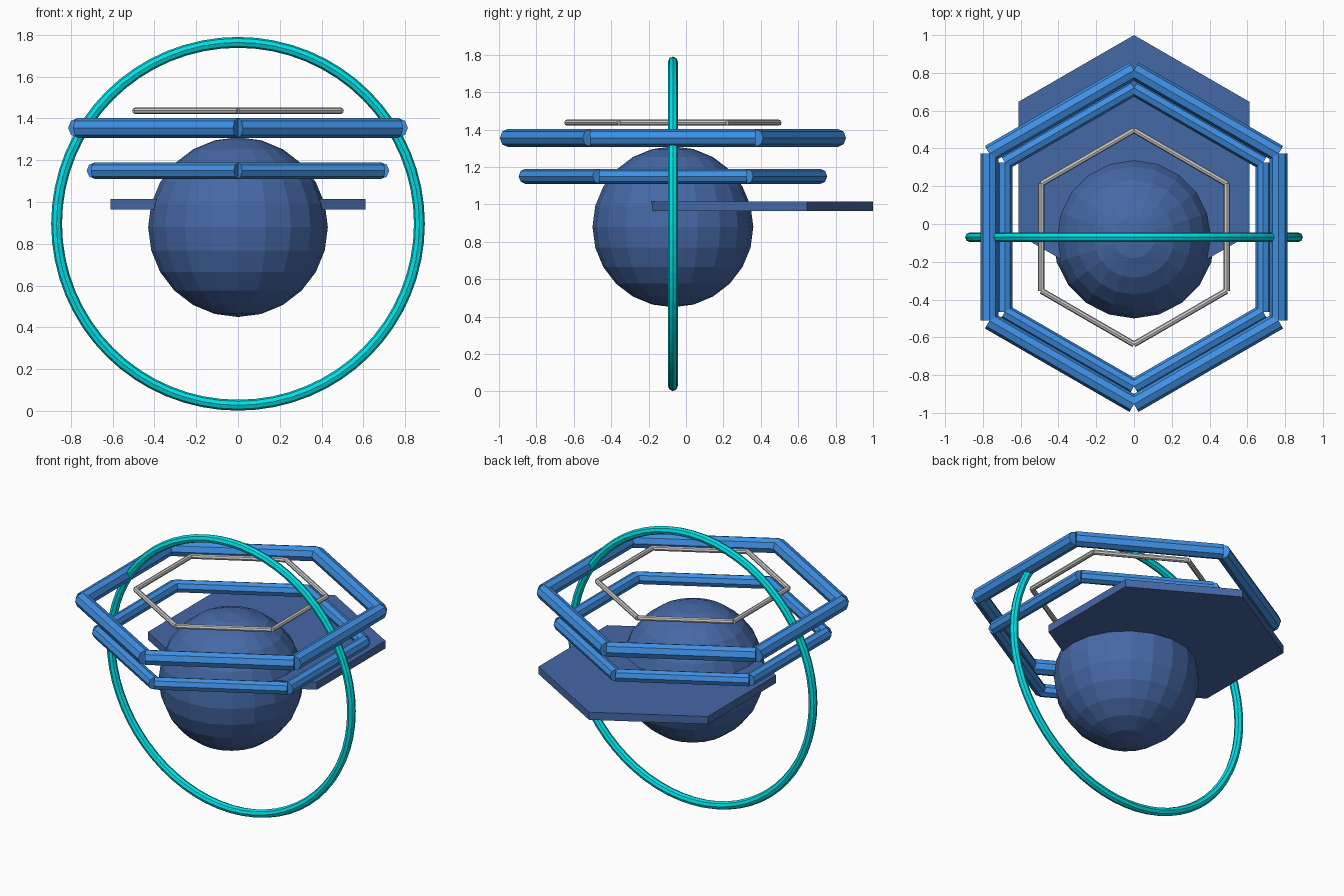
import bpy
from math import sin, cos, pi
from mathutils import Vector

if "Cube" in bpy.data.objects:
    bpy.data.objects.remove(bpy.data.objects["Cube"])

CY = -0.07  # shared y of the rings and the sphere


def material(name, rgb):
    m = bpy.data.materials.new(name)
    m.diffuse_color = (*rgb, 1)
    m.use_nodes = True
    m.node_tree.nodes["Principled BSDF"].inputs["Base Color"].default_value = m.diffuse_color
    return m


def finish(name, mat=None):
    ob = bpy.context.object
    ob.name = name
    if mat:
        ob.data.materials.append(mat)
    return ob


def hex_frame(name, radius, z, tube, mat=None):
    """Six straight octagonal rods, corner to corner."""
    pts = [Vector((radius * sin(i * pi / 3), CY + radius * cos(i * pi / 3), z))
           for i in range(6)]
    for i in range(6):
        a, b = pts[i], pts[(i + 1) % 6]
        d = b - a
        bpy.ops.mesh.primitive_cylinder_add(
            vertices=8, radius=tube, depth=d.length, location=(a + b) / 2,
            rotation=d.to_track_quat('Z', 'Y').to_euler())
        finish(f"{name}_rod_{i + 1}", mat)


dark = material("dark_blue", (0.06, 0.14, 0.38))
blue = material("blue", (0.05, 0.28, 0.78))
cyan = material("cyan", (0.0, 0.75, 0.8))

# Central sphere
bpy.ops.mesh.primitive_uv_sphere_add(segments=20, ring_count=12, radius=0.43,
                                     location=(0, CY, 0.88))
finish("core_sphere", dark)

# Hexagonal plate behind the sphere
bpy.ops.mesh.primitive_cylinder_add(vertices=6, radius=0.705, depth=0.05,
                                    location=(0, 0.295, 0.99))
finish("back_plate", dark)

# Stacked hexagonal frames
hex_frame("lower_frame", 0.79, 1.15, 0.04, blue)
hex_frame("upper_frame", 0.884, 1.355, 0.0475, blue)
hex_frame("top_frame", 0.567, 1.437, 0.016)

# Upright ring
bpy.ops.mesh.primitive_torus_add(major_segments=64, minor_segments=8,
                                 major_radius=0.868, minor_radius=0.026,
                                 location=(0, CY, 0.896), rotation=(pi / 2, 0, 0))
finish("upright_ring", cyan)
